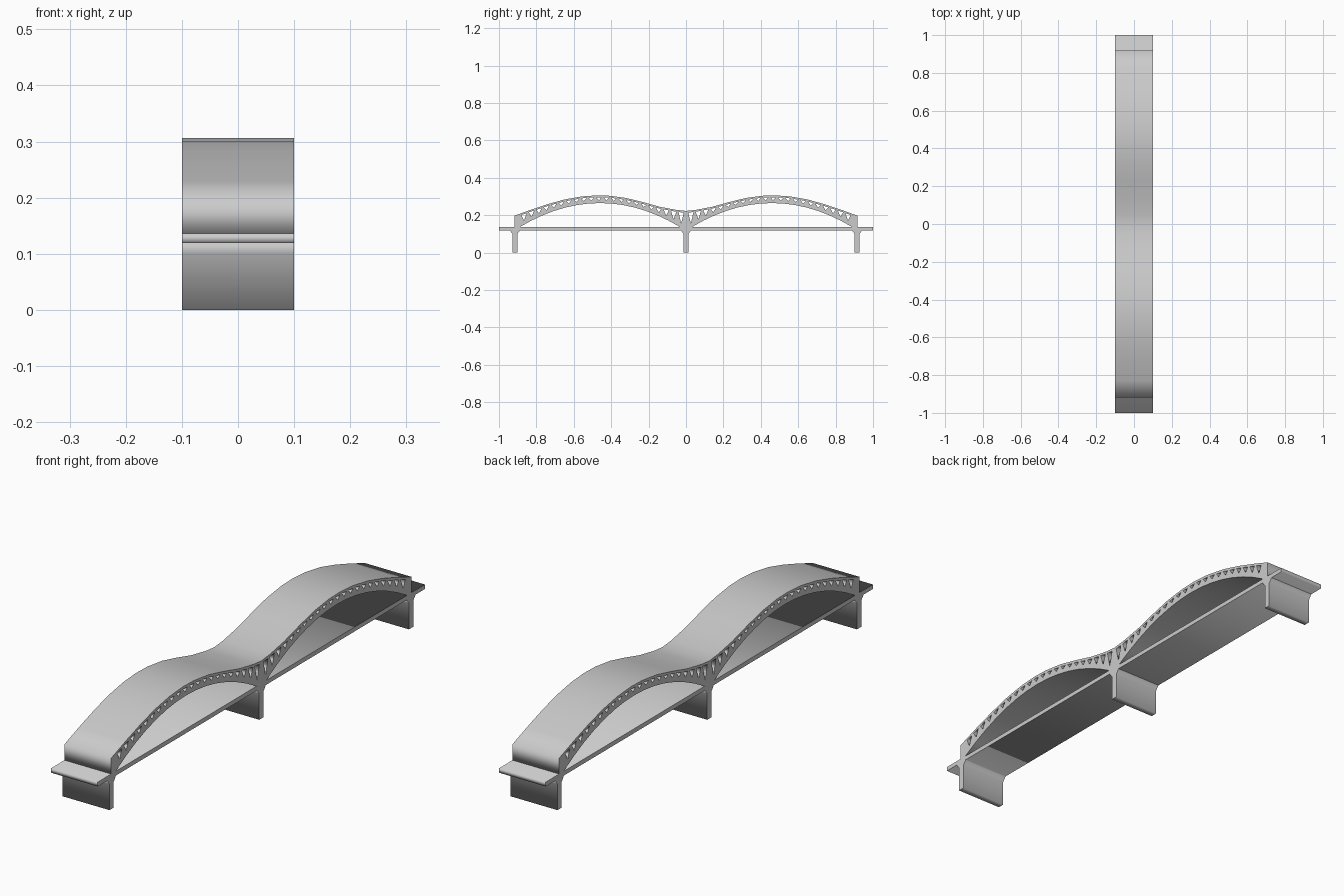
import bpy

if "Cube" in bpy.data.objects:
    bpy.data.objects.remove(bpy.data.objects["Cube"])

HALF_W = 0.1
DECK_LOW, DECK_TOP = 0.119, 0.136
CROWN = 0.46          # distance of each arch crown from the middle pier
REACH = 0.43          # half of each clear span


def extrude_profile(name, outline, holes=()):
    """Fill a (y, z) outline with holes and extrude it across the width."""
    curve = bpy.data.curves.new(name + "_profile", 'CURVE')
    curve.dimensions = '2D'
    curve.fill_mode = 'BOTH'
    curve.extrude = HALF_W
    for loop in [outline, *holes]:
        spline = curve.splines.new('POLY')
        spline.points.add(len(loop) - 1)
        for point, (y, z) in zip(spline.points, loop):
            point.co = (y, z, 0, 1)
        spline.use_cyclic_u = True
    obj = bpy.data.objects.new(name, curve)
    bpy.context.collection.objects.link(obj)
    obj.rotation_euler = (1.5707963, 0, 1.5707963)
    bpy.ops.object.select_all(action='DESELECT')
    obj.select_set(True)
    bpy.context.view_layer.objects.active = obj
    bpy.ops.object.convert(target='MESH')
    return bpy.context.object


# Upper chord, from the middle pier outwards
TOP = [(0, 0.223), (0.05, 0.228), (0.14, 0.245), (0.23, 0.270), (0.32, 0.292),
       (0.41, 0.304), (0.48, 0.306), (0.56, 0.300), (0.65, 0.284),
       (0.74, 0.259), (0.83, 0.229), (0.918, 0.197)]


def top_z(y):
    for (y0, z0), (y1, z1) in zip(TOP, TOP[1:]):
        if y <= y1:
            return z0 + (z1 - z0) * (y - y0) / (y1 - y0)
    return TOP[-1][1]


def arch_z(y, crown_z, drop):
    return crown_z - drop * ((y - CROWN) / REACH) ** 2


def mirrored(loop):
    return [(-y, z) for y, z in loop]


# Arched truss: outline over both spans
steps = 14
under = []
for i in range(steps + 1):
    y = CROWN - REACH + 2 * REACH * i / steps
    under.append((y, arch_z(y, 0.265, 0.265 - DECK_TOP)))
side = TOP[1:] + [(0.918, DECK_TOP)] + under[::-1]
outline = [TOP[0]] + side + mirrored(side)[::-1]

# Triangular openings between the chord and the arch ring
holes = []
count, pitch = 22, 0.04
for i in range(count):
    y = 0.026 + pitch * i
    left, right = y - 0.014, y + 0.014
    tri = [(left, top_z(left) - 0.010), (right, top_z(right) - 0.010),
           (y, arch_z(y, 0.280, 0.122))]
    holes += [tri, mirrored(tri)]
extrude_profile("arched_truss", outline, holes)

# Flat deck
extrude_profile("deck", [(-1, DECK_LOW), (1, DECK_LOW), (1, DECK_TOP), (-1, DECK_TOP)])

# Piers with haunched tops
for name, y in (("front_pier", -0.915), ("middle_pier", 0), ("back_pier", 0.915)):
    half = [(0.013, 0), (0.013, 0.100), (0.027, DECK_LOW)]
    loop = half + mirrored(half)[::-1]
    extrude_profile(name, [(y + dy, z) for dy, z in loop])
